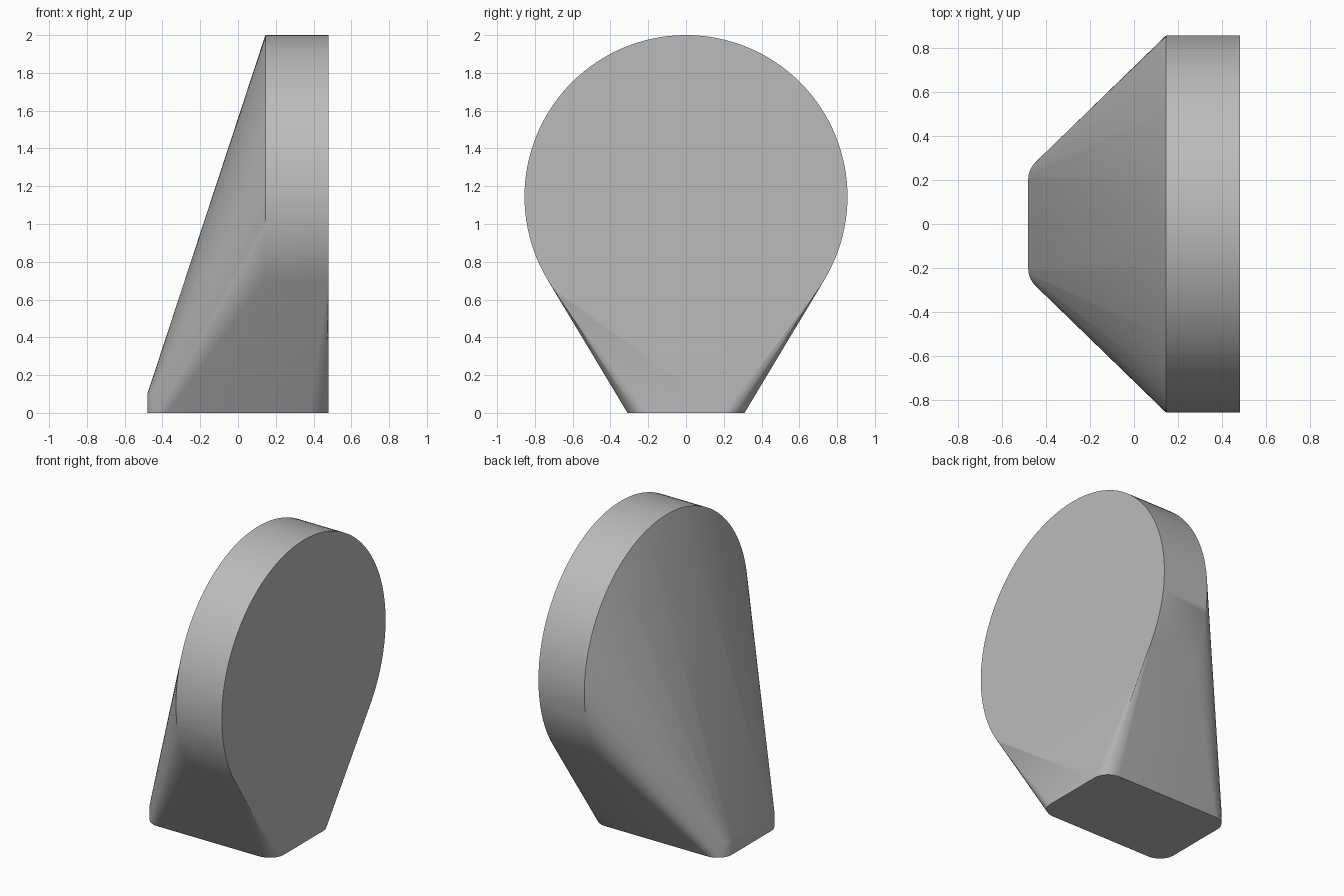
import bpy
import bmesh
from math import cos, sin, pi, radians

if "Cube" in bpy.data.objects:
    bpy.data.objects.remove(bpy.data.objects["Cube"], do_unlink=True)

# Dimensions
HALF_X, HALF_Y = 0.48, 0.31
CORNER, FOOT_HEIGHT = 0.107, 0.1
RADIUS, DISC_X = 0.855, 0.145
DISC_Z = 2 - RADIUS
DISC_STEPS, CORNER_STEPS = 128, 10

grey = bpy.data.materials.new("plain grey")
grey.use_nodes = True
colour = (0.5, 0.5, 0.5, 1)
grey.diffuse_color = colour
grey.node_tree.nodes["Principled BSDF"].inputs["Base Color"].default_value = colour

bm = bmesh.new()

# Upright disc with its axis along x
for x in (DISC_X, HALF_X):
    for i in range(DISC_STEPS):
        a = 2 * pi * i / DISC_STEPS
        bm.verts.new((x, RADIUS * sin(a), DISC_Z + RADIUS * cos(a)))

# Low foot: a rounded rectangle with a short wall
for z in (0, FOOT_HEIGHT):
    for quarter, (sx, sy) in enumerate(((1, 1), (-1, 1), (-1, -1), (1, -1))):
        for i in range(CORNER_STEPS + 1):
            a = pi / 2 * (quarter + i / CORNER_STEPS)
            bm.verts.new((sx * (HALF_X - CORNER) + CORNER * cos(a),
                          sy * (HALF_Y - CORNER) + CORNER * sin(a), z))

# Wrap disc and foot in one skin, then merge the flat areas
hull = bmesh.ops.convex_hull(bm, input=bm.verts)
spare = {g for g in hull["geom_interior"] + hull["geom_unused"]
         if isinstance(g, bmesh.types.BMVert)}
bmesh.ops.delete(bm, geom=list(spare), context="VERTS")
bmesh.ops.dissolve_limit(bm, angle_limit=radians(0.1), verts=bm.verts, edges=bm.edges)
bmesh.ops.recalc_face_normals(bm, faces=bm.faces)

mesh = bpy.data.meshes.new("tapered_body")
bm.to_mesh(mesh)
bm.free()
mesh.materials.append(grey)
body = bpy.data.objects.new("tapered_body", mesh)
bpy.context.collection.objects.link(body)

# Smooth curves, crisp rims
bpy.ops.object.select_all(action="DESELECT")
body.select_set(True)
bpy.context.view_layer.objects.active = body
bpy.ops.object.shade_smooth_by_angle(angle=radians(30))
